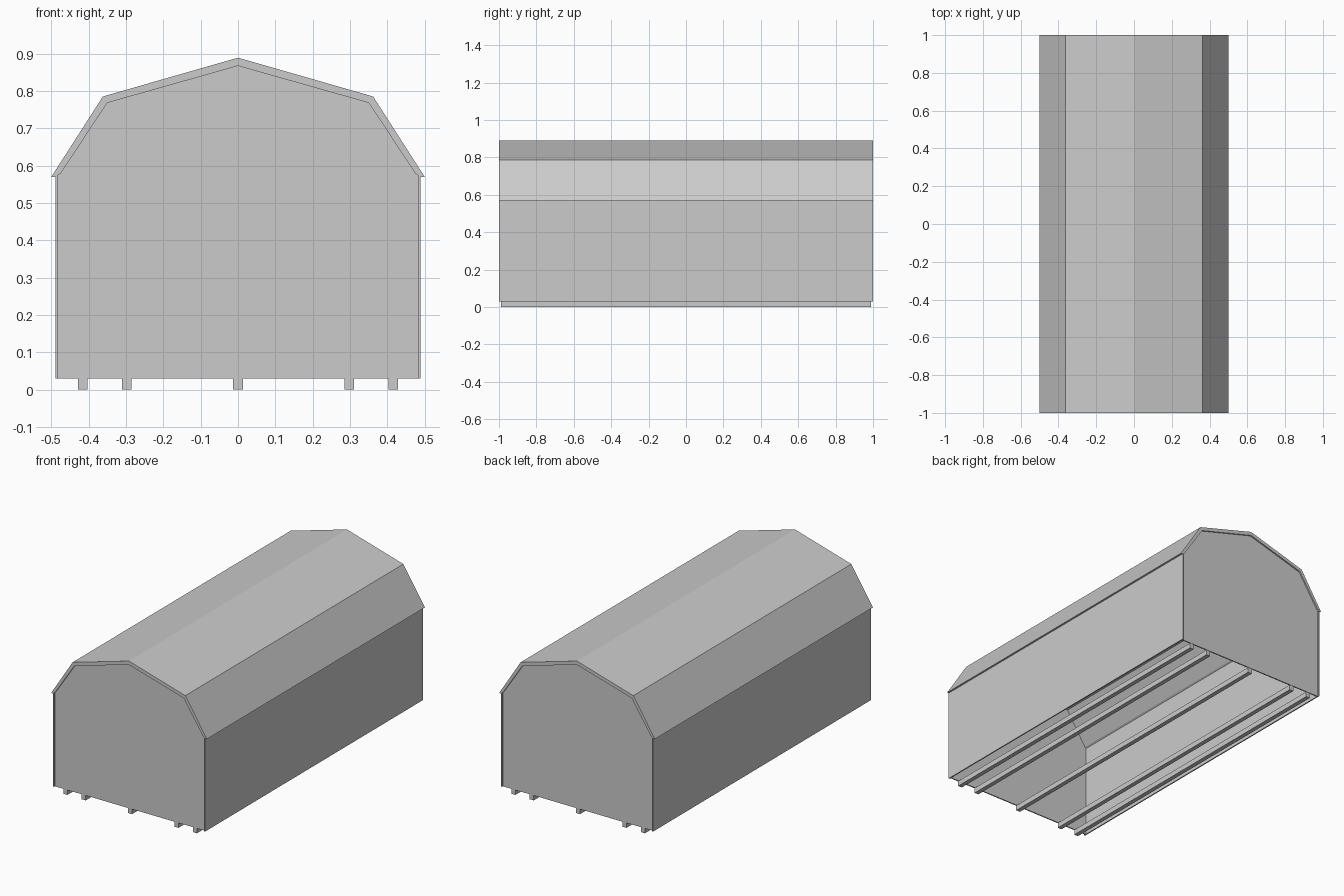
import bpy
import bmesh

cube = bpy.data.objects.get("Cube")
if cube:
    bpy.data.objects.remove(cube)

grey = bpy.data.materials.new("plain grey")
grey.use_nodes = True
colour = (0.6, 0.6, 0.6, 1)
grey.diffuse_color = colour
grey.node_tree.nodes["Principled BSDF"].inputs["Base Color"].default_value = colour


def extrude_profile(name, profile, y0, y1):
    """Sweep an x-z outline from y0 to y1 as a closed solid."""
    bm = bmesh.new()
    face = bm.faces.new([bm.verts.new((x, y0, z)) for x, z in profile])
    swept = bmesh.ops.extrude_face_region(bm, geom=[face])["geom"]
    moved = [v for v in swept if isinstance(v, bmesh.types.BMVert)]
    bmesh.ops.translate(bm, verts=moved, vec=(0, y1 - y0, 0))
    bmesh.ops.recalc_face_normals(bm, faces=bm.faces)
    mesh = bpy.data.meshes.new(name)
    bm.to_mesh(mesh)
    bm.free()
    mesh.materials.append(grey)
    obj = bpy.data.objects.new(name, mesh)
    bpy.context.collection.objects.link(obj)
    return obj


def box(name, x0, x1, z0, z1, y):
    return extrude_profile(name, [(x0, z0), (x1, z0), (x1, z1), (x0, z1)], -y, y)


def mirrored(half):
    """Complete a right-hand outline that ends on the ridge."""
    return half + [(-x, z) for x, z in reversed(half[:-1])]


BASE = 0.03
outer = mirrored([(0.5, 0.57), (0.362, 0.785), (0, 0.889)])
inner = mirrored([(0.475, 0.579), (0.35, 0.768), (0, 0.867)])

# Gambrel roof shell, with its eaves resting on the side walls
eave = (0.487, 0.57)
under = [eave] + inner + [(-eave[0], eave[1])]
extrude_profile("roof", outer + under[::-1], -1, 1)

# Side walls
for side, sign in (("left", 1), ("right", -1)):
    box(side + "_wall", sign * 0.482, sign * 0.489, BASE, 0.572, 1)

# End walls, set just inside the roof edge
gable = [(0.486, BASE), (0.486, 0.572)] + inner + [(-0.486, 0.572), (-0.486, BASE)]
for name, y in (("front_wall", -0.992), ("back_wall", 0.985)):
    extrude_profile(name, gable, y, y + 0.007)

# Floor runners beneath the open base
for i, x in enumerate((-0.416, -0.298, 0, 0.298, 0.416)):
    box(f"floor_runner_{i + 1}", x - 0.013, x + 0.013, 0.003 - 0.003, BASE, 0.99)
